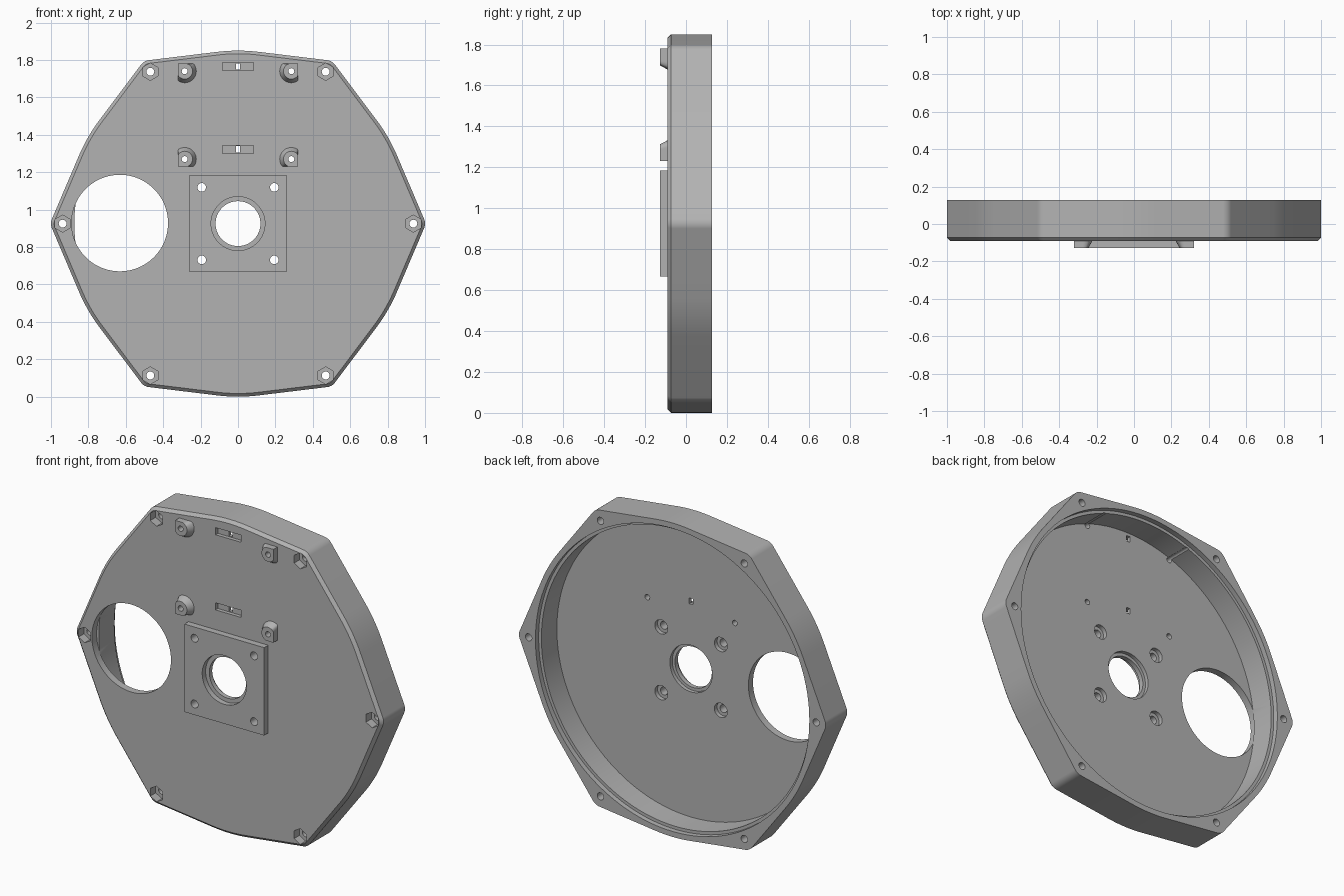
import bpy, bmesh
from math import cos, sin, pi, radians
from mathutils import Matrix, Vector

CZ = 0.925                              # height of the hub
BACK, FLOOR, FRONT, RAISED = 0.127, -0.047, -0.09, -0.128

if "Cube" in bpy.data.objects:
    bpy.data.objects.remove(bpy.data.objects["Cube"], do_unlink=True)

grey = bpy.data.materials.new("cast grey")
grey.use_nodes = True
grey.diffuse_color = (0.45, 0.45, 0.45, 1)
grey.node_tree.nodes["Principled BSDF"].inputs["Base Color"].default_value = grey.diffuse_color


def finish(name, bm):
    bmesh.ops.remove_doubles(bm, verts=bm.verts, dist=1e-5)
    bmesh.ops.recalc_face_normals(bm, faces=bm.faces)
    mesh = bpy.data.meshes.new(name)
    bm.to_mesh(mesh)
    bm.free()
    mesh.materials.append(grey)
    obj = bpy.data.objects.new(name, mesh)
    bpy.context.collection.objects.link(obj)
    return obj


def loft(name, rings):
    """Skin a list of (y, [(x, z), ...]) rings and cap both ends."""
    bm = bmesh.new()
    loops = [[bm.verts.new((x, y, z)) for x, z in pts] for y, pts in rings]
    for a, b in zip(loops, loops[1:]):
        for i in range(len(a)):
            j = (i + 1) % len(a)
            bm.faces.new((a[i], a[j], b[j], b[i]))
    bm.faces.new(loops[0])
    bm.faces.new(loops[-1])
    return finish(name, bm)


def circle(x, z, r, n=48, turn=0.0):
    return [(x + r * cos(turn + 2 * pi * i / n), z + r * sin(turn + 2 * pi * i / n)) for i in range(n)]


def drill(x, z, r, y0, y1, n=48, turn=0.0):
    pts = circle(x, z, r, n, turn)
    return loft("cutter", [(y0, pts), (y1, pts)])


def slot(x, z, w, h, y0, y1):
    pts = [(x - w, z - h), (x + w, z - h), (x + w, z + h), (x - w, z + h)]
    return loft("cutter", [(y0, pts), (y1, pts)])


def cut(obj, cutter):
    mod = obj.modifiers.new("cut", "BOOLEAN")
    mod.operation, mod.solver, mod.object = "DIFFERENCE", "EXACT", cutter
    bpy.context.view_layer.objects.active = obj
    bpy.ops.object.modifier_apply(modifier=mod.name)
    bpy.data.objects.remove(cutter, do_unlink=True)


# Outline: a disc wrapped together with six small corner discs
screws = [(0.9375 * cos(k * pi / 3), CZ + 0.9375 * sin(k * pi / 3)) for k in range(6)]
discs = [(0.0, CZ, 0.925)] + [(x, z, 0.0625) for x, z in screws]


def outline(inset, n=288):
    pts = []
    for i in range(n):
        c, s = cos(2 * pi * (i + 0.5) / n), sin(2 * pi * (i + 0.5) / n)
        x, z, r = max(discs, key=lambda d: d[0] * c + d[1] * s + d[2])
        pts.append((x + (r - inset) * c, z + (r - inset) * s))
    return pts


housing = loft("housing", [(FRONT, outline(0.017)), (FRONT + 0.017, outline(0)), (BACK, outline(0))])

# Rear cavity with a seating ledge around its mouth
cut(housing, drill(0, CZ, 0.875, FLOOR, 0.3, 144))
cut(housing, drill(0, CZ, 0.893, BACK - 0.03, 0.3, 144))

# Corner screws with hexagonal nut pockets
for x, z in screws:
    cut(housing, drill(x, z, 0.021, -0.3, 0.3, 24))
    cut(housing, drill(x, z, 0.046, -0.3, FRONT + 0.05, 6, pi / 6))

# Large side port
cut(housing, drill(-0.632, CZ + 0.003, 0.258, -0.3, FLOOR + 0.001, 96))

# Raised square mounting pad
pad_pts = [(-0.26, CZ - 0.258), (0.26, CZ - 0.258), (0.26, CZ + 0.26), (-0.26, CZ + 0.26)]
mounting_pad = loft("mounting_pad", [(RAISED, pad_pts), (FRONT, pad_pts)])
for part in (housing, mounting_pad):
    cut(part, drill(0, CZ, 0.12, -0.3, 0.3, 64))
    for sx in (-1, 1):
        for sz in (-1, 1):
            cut(part, drill(sx * 0.194, CZ + sz * 0.194, 0.023, -0.3, 0.3, 24))
cut(mounting_pad, drill(0, CZ, 0.144, -0.3, RAISED + 0.032, 64))
cut(housing, drill(0, CZ, 0.138, FLOOR - 0.022, 0.1, 64))
for sx in (-1, 1):
    for sz in (-1, 1):
        cut(housing, drill(sx * 0.194, CZ + sz * 0.194, 0.042, FLOOR - 0.025, 0.1, 32))


# Flared standoffs, squared off on their outer corner
def standoff_ring(x, z, sx, sz, r):
    pts = []
    for i in range(48):
        u, v = r * cos(2 * pi * i / 48), r * sin(2 * pi * i / 48)
        if u >= 0 and v >= 0:
            u, v = 0.035, 0.04
        pts.append((x + sx * min(u, 0.035), z + sz * min(v, 0.04)))
    return pts


standoffs = []
for row, z, sz in (("upper", 1.74, 1), ("lower", 1.27, -1)):
    for side, sx in (("left", 1), ("right", -1)):
        x = sx * 0.285
        post = loft(f"{row}_{side}_standoff",
                    [(RAISED, standoff_ring(x, z, sx, sz, 0.042)),
                     (FRONT, standoff_ring(x, z, sx, sz, 0.062))])
        for part in (housing, post):
            cut(part, drill(x, z, 0.016, -0.3, 0.3, 24))
        standoffs.append(post)

# Cable tie slots: shallow pocket with a small through hole
for z in (1.765, 1.322):
    cut(housing, slot(0, z, 0.083, 0.021, -0.3, FRONT + 0.022))
    cut(housing, slot(0, z, 0.012, 0.017, -0.3, 0.1))

# Smooth the curved walls, keep machined edges crisp
bpy.ops.object.select_all(action="DESELECT")
for obj in [housing, mounting_pad] + standoffs:
    obj.select_set(True)
bpy.context.view_layer.objects.active = housing
bpy.ops.object.shade_smooth_by_angle(angle=radians(30))
